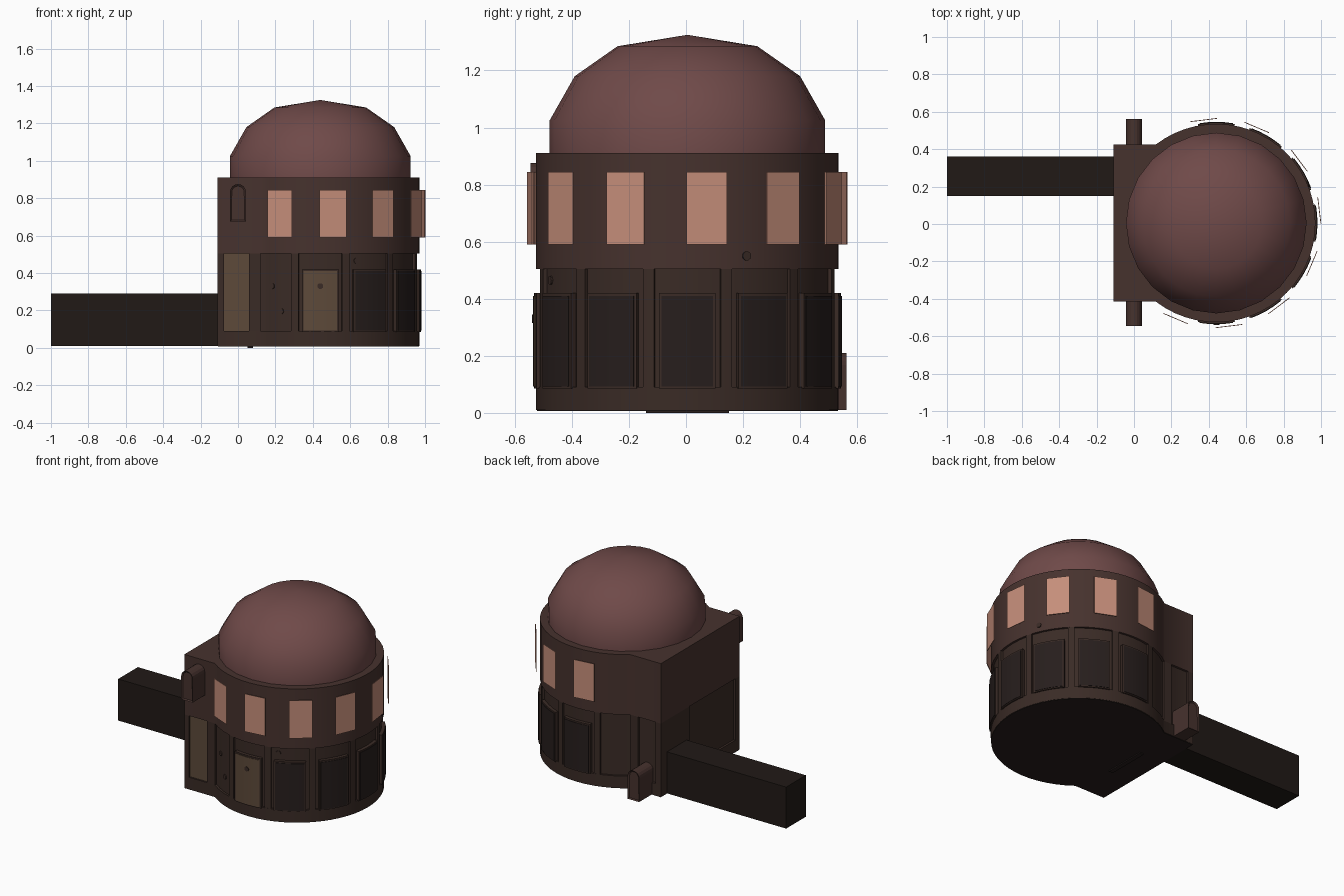
import bpy, bmesh
from math import sin, cos, asin, pi, radians
from mathutils import Matrix, Vector

if "Cube" in bpy.data.objects:
    bpy.data.objects.remove(bpy.data.objects["Cube"])

CX, CY = 0.44, 0.005          # axis of the round tower


def material(name, rgb):
    m = bpy.data.materials.new(name)
    m.diffuse_color = (*rgb, 1)
    m.use_nodes = True
    m.node_tree.nodes["Principled BSDF"].inputs["Base Color"].default_value = m.diffuse_color
    return m


WALL = material("wall_brown", (0.062, 0.032, 0.027))
LOWER = material("lower_brown", (0.042, 0.024, 0.019))
PANEL = material("panel_tan", (0.11, 0.068, 0.042))
DOME = material("dome_brown", (0.16, 0.068, 0.066))
DARK = material("dark_brown", (0.020, 0.013, 0.012))
PASSAGE = material("passage_brown", (0.015, 0.010, 0.008))
GLOW = material("window_light", (0.56, 0.27, 0.195))


def finish(bm, name, mat, smooth=False):
    bmesh.ops.recalc_face_normals(bm, faces=bm.faces)
    me = bpy.data.meshes.new(name)
    bm.to_mesh(me)
    bm.free()
    me.materials.append(mat)
    ob = bpy.data.objects.new(name, me)
    bpy.context.collection.objects.link(ob)
    if smooth:
        bpy.ops.object.select_all(action='DESELECT')
        ob.select_set(True)
        bpy.context.view_layer.objects.active = ob
        bpy.ops.object.shade_smooth_by_angle(angle=radians(35))
    return ob


def prism(name, outline, vec, mat, smooth=False, inset=0):
    """Extrude a closed 3D outline along vec, optionally sinking a panel in the far cap."""
    bm = bmesh.new()
    cap = bm.faces.new([bm.verts.new(p) for p in outline])
    res = bmesh.ops.extrude_face_region(bm, geom=[cap], use_keep_orig=True)
    bmesh.ops.translate(bm, vec=vec, verts=[g for g in res['geom'] if isinstance(g, bmesh.types.BMVert)])
    far = [g for g in res['geom'] if isinstance(g, bmesh.types.BMFace)]
    bmesh.ops.recalc_face_normals(bm, faces=bm.faces)
    if inset:
        bmesh.ops.inset_region(bm, faces=far, thickness=inset, depth=-inset * 0.8)
    return finish(bm, name, mat, smooth)


def box(name, lo, hi, mat):
    (x0, y0, z0), (x1, y1, z1) = lo, hi
    return prism(name, [(x0, y0, z0), (x1, y0, z0), (x1, y1, z0), (x0, y1, z0)], (0, 0, z1 - z0), mat)


def arc(r, a0, a1, n, z):
    return [(CX + r * cos(a0 + (a1 - a0) * t / n), CY + r * sin(a0 + (a1 - a0) * t / n), z)
            for t in range(n + 1)]


def footprint(d, z):
    """Round tower merged with the square entrance block, shrunk by d."""
    r, h = 0.53 - d, 0.42 - d
    a = pi - asin(h / r)
    return arc(r, -a, a, 40, z) + [(-0.11 + d, CY + h, z), (-0.11 + d, CY - h, z)]


def curved_plate(name, deg, half, r0, r1, z0, z1, mat):
    """Plate that follows the tower wall, half is its half angle in degrees."""
    a0, a1 = radians(deg - half), radians(deg + half)
    return prism(name, arc(r0, a0, a1, 4, z0) + arc(r1, a1, a0, 4, z0), (0, 0, z1 - z0), mat, True)


def flat_plate(name, deg, r0, r1, width, z0, z1, mat):
    """Flat slab facing outwards from the tower axis."""
    a = radians(deg)
    n, t = Vector((cos(a), sin(a), 0)), Vector((-sin(a), cos(a), 0))
    c = Vector((CX, CY, 0)) + n * r0
    corners = [(-1, z0), (1, z0), (1, z1), (-1, z1)]
    pts = [c + t * (s * width / 2) + Vector((0, 0, z)) for s, z in corners]
    return prism(name, pts, n * (r1 - r0), mat)


# Walls: floor, plinth, recessed lower storey, upper storey
for name, d, z0, z1, mat in (("floor", 0.002, 0.007, 0.02, DARK), ("plinth", 0, 0.01, 0.09, LOWER),
                             ("lower_wall", 0.014, 0.09, 0.505, LOWER),
                             ("upper_wall", 0, 0.505, 0.91, WALL)):
    prism(name, footprint(d, z0), (0, 0, z1 - z0), mat, True)
box("foot_plate", (0.05, -0.14, 0), (0.08, 0.15, 0.02), DARK)

# Pilasters and doors of the round lower storey
for k in range(8):
    curved_plate("pilaster", -105 + 30 * k, 2.2, 0.49, 0.529, 0.09, 0.505, LOWER)
for k in range(7):
    deg = -90 + 30 * k
    curved_plate("door_frame", deg, 10.6, 0.50, 0.538, 0.085, 0.42, LOWER)
    curved_plate("door", deg, 9.6, 0.50, 0.541, 0.092, 0.41, PANEL if k == 0 else DARK)

# Entrance block: corner posts and pale sunken panels
box("rear_post", (-0.11, 0.12, 0.09), (-0.07, 0.425, 0.505), LOWER)
box("front_post", (-0.11, -0.415, 0.09), (-0.075, -0.37, 0.505), LOWER)
box("left_panel", (-0.094, -0.37, 0.09), (-0.07, 0.12, 0.505), PANEL)
for s in (-1, 1):
    y0, y1 = sorted((CY + s * 0.42, CY + s * 0.37))
    box("side_post", (0.06, y0, 0.09), (0.12, y1, 0.505), LOWER)
box("front_panel", (-0.075, -0.404, 0.09), (0.06, -0.37, 0.505), PANEL)

# Lit windows, hung just off the upper wall
for k in range(8):
    flat_plate("window", -113 + 30 * k, 0.553, 0.557, 0.143, 0.59, 0.845, GLOW)

# Wall studs
for deg, z, r in ((-120, 0.33, 0.517), (-114, 0.195, 0.517), (-90, 0.33, 0.54),
                  (-68, 0.465, 0.517), (23, 0.55, 0.531)):
    a = radians(deg)
    bm = bmesh.new()
    place = Matrix.Translation((CX + r * cos(a), CY + r * sin(a), z))
    rot = Matrix.Rotation(a, 4, 'Z') @ Matrix.Rotation(pi / 2, 4, 'Y')
    bmesh.ops.create_cone(bm, cap_ends=True, segments=10, radius1=0.016, radius2=0.016,
                          depth=0.008, matrix=place @ rot)
    finish(bm, "wall_stud", LOWER)

# Dome: spun profile
bm = bmesh.new()
profile = [(0.483, 0.905), (0.483, 1.025), (0.395, 1.18), (0.245, 1.285), (0, 1.325)]
vs = [bm.verts.new((CX + r, CY, z)) for r, z in profile]
es = [bm.edges.new(p) for p in zip(vs, vs[1:])]
bmesh.ops.spin(bm, geom=vs + es, cent=(CX, CY, 0), axis=(0, 0, 1), angle=2 * pi, steps=24)
bmesh.ops.remove_doubles(bm, verts=bm.verts, dist=0.0005)
finish(bm, "dome", DOME, True)

# Long passage running out to the left
box("passage", (-1, 0.15, 0.01), (-0.08, 0.36, 0.29), PASSAGE)


def arch(name, z0, z1, y0, y1, mat):
    w = 0.043
    pts = [(-w, y0, z0), (w, y0, z0)]
    pts += [(w * cos(pi * i / 8), y0, z1 - w + w * sin(pi * i / 8)) for i in range(9)]
    prism(name, pts, (0, y1 - y0, 0), mat, inset=0.01)


# Round-topped niches: high on the front, low at the back
arch("front_niche", 0.675, 0.875, -0.40, -0.545, WALL)
arch("rear_niche", 0.01, 0.21, 0.40, 0.562, WALL)
